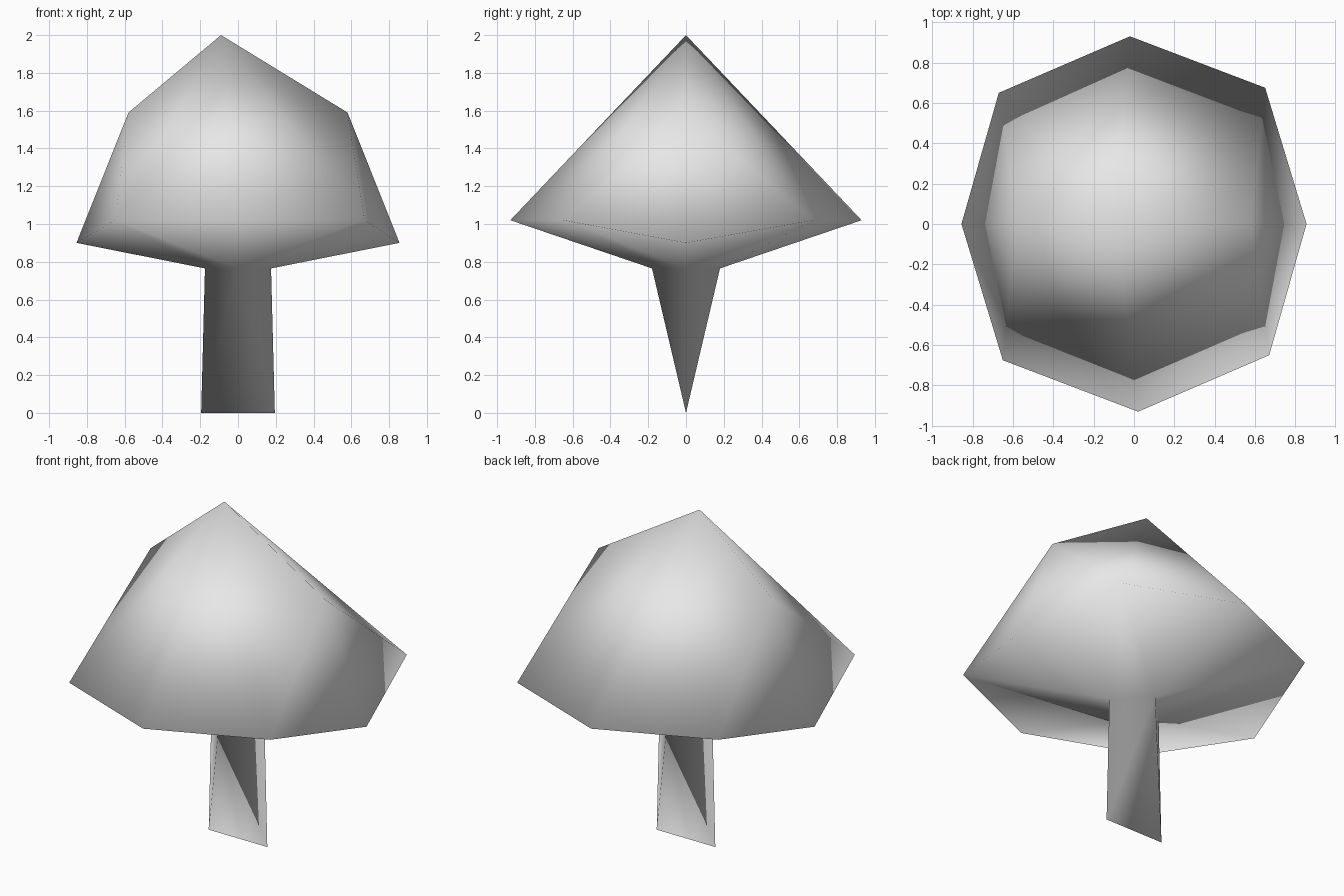
import bpy
import bmesh
from mathutils import Vector

cube = bpy.data.objects.get("Cube")
if cube:
    bpy.data.objects.remove(cube, do_unlink=True)

# Single plain grey
grey = bpy.data.materials.new("plain grey")
grey.use_nodes = True
grey.diffuse_color = (0.8, 0.8, 0.8, 1)
grey.node_tree.nodes["Principled BSDF"].inputs["Base Color"].default_value = (0.8, 0.8, 0.8, 1)

bm = bmesh.new()


def half_turn_ring(points):
    """Make a ring from half its points plus their half-turn copies about z."""
    copies = [(-x, -y, z) for x, y, z in points]
    return [bm.verts.new(Vector(p)) for p in points + copies]


def fill(*verts):
    bm.faces.new(verts)


rim = half_turn_ring([(0.855, 0, 0.9), (0.65, 0.675, 1.02),
                      (-0.02, 0.93, 1.02), (-0.67, 0.65, 1.02)])
shoulder = half_turn_ring([(0.58, 0, 1.59)])
neck = half_turn_ring([(0.175, 0, 0.765), (0, 0.18, 0.765)])
foot = half_turn_ring([(0.195, 0, 0)])
apex = bm.verts.new((-0.09, 0, 2))

# Cap top: each half has a shoulder fan and an end fan up to the apex
for side in range(2):
    s, other = shoulder[side], shoulder[1 - side]
    tip, c1, mid, c2, far = [rim[(4 * side + i) % 8] for i in range(5)]
    fill(s, tip, c1)
    fill(s, c1, apex)
    fill(apex, c1, mid)
    fill(apex, mid, c2)
    fill(apex, c2, other)
    fill(other, c2, far)

# Cap underside, from the eight-sided rim to the four-sided neck
for k in range(4):
    a, b = neck[k], neck[(k + 1) % 4]
    r0, r1, r2 = [rim[(2 * k + i) % 8] for i in range(3)]
    fill(a, r1, r0)
    fill(a, b, r1)
    fill(b, r2, r1)

# Stem, tapering to a straight foot edge
for side in range(2):
    near, far = foot[side], foot[1 - side]
    a, b, c = [neck[(2 * side + i) % 4] for i in range(3)]
    fill(near, b, a)
    fill(near, far, b)
    fill(far, c, b)

bmesh.ops.recalc_face_normals(bm, faces=bm.faces)
for f in bm.faces:
    f.smooth = True

mesh = bpy.data.meshes.new("cap_and_stem")
bm.to_mesh(mesh)
bm.free()
mesh.materials.append(grey)
bpy.context.collection.objects.link(bpy.data.objects.new("cap_and_stem", mesh))
